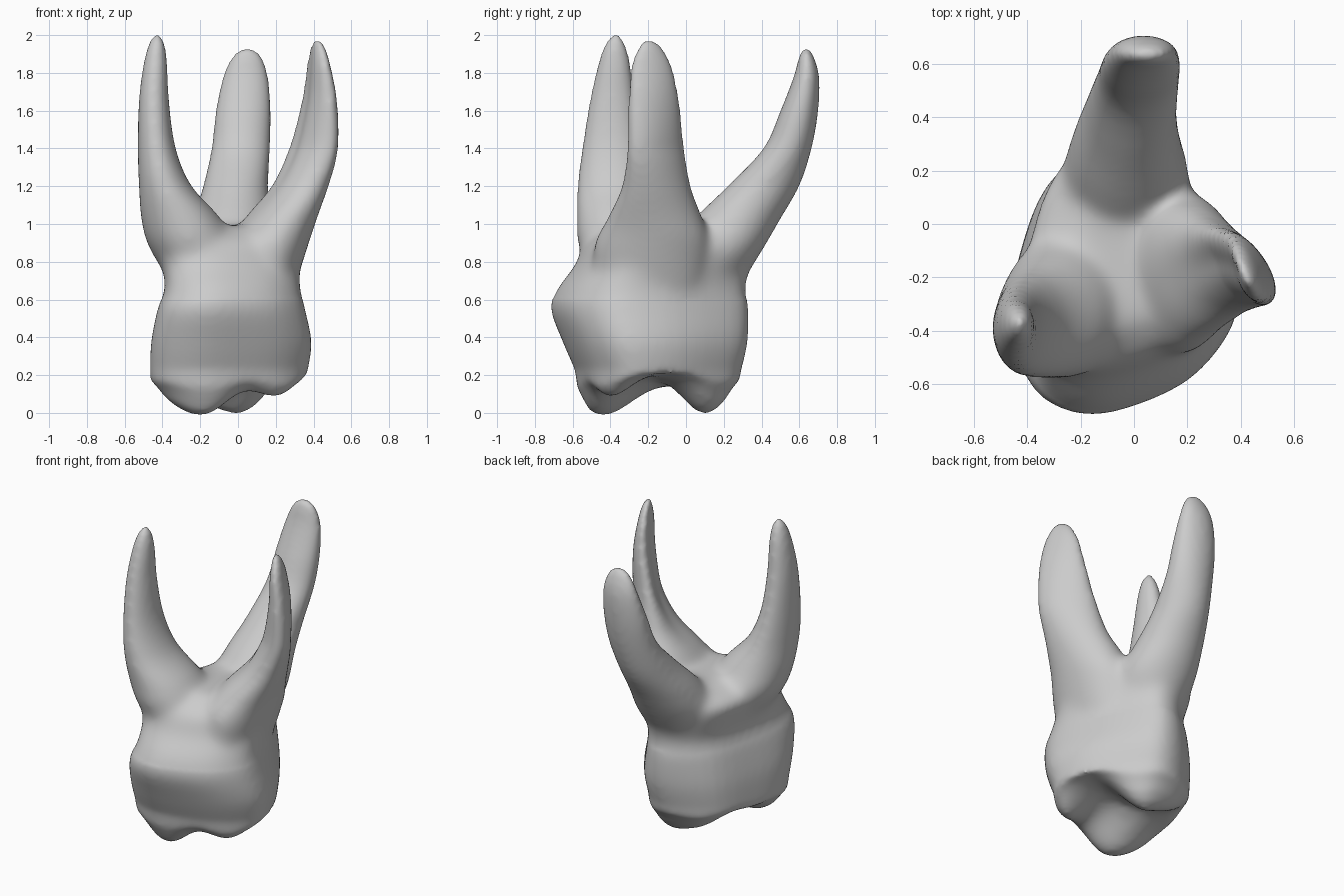
import bpy, bmesh, math
from mathutils import Vector

cube = bpy.data.objects.get("Cube")
if cube:
    bpy.data.objects.remove(cube, do_unlink=True)

SIDES = 48


def spline(points, steps, cyclic=False):
    """Smooth Catmull-Rom curve through points of any dimension."""
    n = len(points)
    pick = (lambda i: points[i % n]) if cyclic else (lambda i: points[max(0, min(n - 1, i))])
    out = []
    for i in range(n if cyclic else n - 1):
        a, b, c, d = (pick(i + k) for k in (-1, 0, 1, 2))
        for s in range(steps):
            t = s / steps
            out.append([q + t / 2 * (r - p + t * (2 * p - 5 * q + 4 * r - w
                        + t * (3 * (q - r) + w - p)))
                        for p, q, r, w in zip(a, b, c, d)])
    if not cyclic:
        out.append(list(points[-1]))
    return out


def unit(outline):
    """Fit an outline to the square from -1 to 1."""
    xs, ys = zip(*outline)
    fit = lambda v, vs: 2 * (v - min(vs)) / (max(vs) - min(vs)) - 1
    return [(fit(x, xs), fit(y, ys)) for x, y in outline]


def ellipse(slant=0.0, dent=0.0, direction=0.0):
    """Oval section, slanted in its box, with an optional groove."""
    ring = []
    for i in range(SIDES):
        a = math.tau * i / SIDES
        off = (a - direction + math.pi) % math.tau - math.pi
        r = 1 - dent * math.exp(-(off / 0.5) ** 2)
        ring.append((r * math.cos(a), r * math.sin(a + slant)))
    return ring


def grooved(z):
    """Section that turns from round to slanted and grooved on the way up."""
    k = max(0, min(1, (z - .95) / .45))
    return ellipse(-.65 * k, .3 * k, 3.6)


def skin(bm, rings):
    """Join rings of points into a closed body."""
    loops = [[bm.verts.new(p) for p in ring] for ring in rings]
    n = len(loops[0])
    for low, high in zip(loops, loops[1:]):
        for i in range(n):
            j = (i + 1) % n
            bm.faces.new((low[i], low[j], high[j], high[i]))
    bm.faces.new(loops[0][::-1])
    bm.faces.new(loops[-1])


def stack(section, levels, steps=4):
    """Rings from levels given as height, x range and y range."""
    return [[Vector(((x0 + x1) / 2 + u * (x1 - x0) / 2,
                     (y0 + y1) / 2 + v * (y1 - y0) / 2, z)) for u, v in section(z)]
            for z, x0, x1, y0, y1 in spline(levels, steps)]


# Chewing surface: cusps as x, y, depth, spread
CUSPS = [(-.17, -.47, .21, .19), (.22, -.42, .14, .17), (-.36, -.38, .09, .15),
         (-.2, -.24, .06, .15), (.03, .1, .2, .17), (-.2, .11, .13, .17), (-.4, -.13, .06, .15)]


def chewing_height(x, y):
    return .22 - sum(d * math.exp(-((x - cx) ** 2 + (y - cy) ** 2) / s ** 2)
                     for cx, cy, d, s in CUSPS)


bm = bmesh.new()

# Crown and trunk
outline = [(-.2, -.7), (.05, -.65), (.26, -.54), (.38, -.36), (.34, -.11), (.2, .15),
           (.05, .32), (-.13, .31), (-.33, .15), (-.43, -.13), (-.47, -.42), (-.4, -.62)]
crown_section = unit(spline(outline, 4, cyclic=True))
crown = stack(lambda z: crown_section, [
    (.2, -.465, .365, -.575, .285), (.37, -.46, .39, -.65, .325), (.55, -.425, .355, -.715, .33),
    (.66, -.385, .33, -.68, .315), (.78, -.405, .33, -.59, .34), (.9, -.42, .33, -.53, .33),
    (.99, -.24, .19, -.38, .15)])
rim = crown[0]
for p in rim:
    p.z = .1 + chewing_height(p.x, p.y) / 2
middle = sum(rim, Vector()) / len(rim)
bottom = []
for s in (.02, .2, .35, .5, .62, .74, .84, .92):
    ring = []
    for p in rim:
        q = middle.lerp(p, s)
        blend = max(0, (s - .8) / .2) ** 2
        q.z = (1 - blend) * chewing_height(q.x, q.y) + blend * p.z
        ring.append(q)
    bottom.append(ring)
skin(bm, bottom + crown)

# Right front root
skin(bm, stack(lambda z: ellipse(), [
    (.68, -.35, -.1, -.48, -.05), (.88, -.475, -.02, -.57, -.02), (1.03, -.515, -.09, -.58, -.1),
    (1.2, -.525, -.245, -.575, -.18), (1.4, -.53, -.33, -.55, -.23),
    (1.65, -.525, -.365, -.51, -.27), (1.85, -.5, -.375, -.465, -.295),
    (1.96, -.47, -.39, -.425, -.325), (2.01, -.44, -.42, -.38, -.36)]))

# Left front root, flattened and grooved on its inner side
skin(bm, stack(grooved, [
    (.66, .04, .3, -.47, .08), (.88, -.03, .37, -.49, .13), (1.03, .03, .42, -.42, .09),
    (1.2, .17, .48, -.34, .025), (1.4, .26, .53, -.31, -.01),
    (1.65, .33, .525, -.305, -.035), (1.84, .36, .49, -.29, -.075),
    (1.94, .38, .46, -.25, -.13), (1.98, .4, .43, -.22, -.18)]))

# Back root
skin(bm, stack(lambda z: ellipse(), [
    (.66, -.2, .14, -.2, .28), (.85, -.27, .21, -.12, .4), (1.03, -.24, .18, .04, .505),
    (1.2, -.185, .16, .22, .6), (1.4, -.14, .17, .41, .665),
    (1.6, -.118, .175, .5, .7), (1.78, -.08, .16, .57, .705),
    (1.89, -.03, .125, .6, .675), (1.935, .03, .07, .625, .645)]))

bmesh.ops.recalc_face_normals(bm, faces=bm.faces)
mesh = bpy.data.meshes.new("tooth")
bm.to_mesh(mesh)
bm.free()
tooth = bpy.data.objects.new("tooth", mesh)
bpy.context.collection.objects.link(tooth)

# Fuse the parts into one skin
fuse = tooth.modifiers.new("fuse", 'REMESH')
fuse.mode = 'VOXEL'
fuse.voxel_size = .016
soften = tooth.modifiers.new("soften", 'SMOOTH')
soften.factor = .5
soften.iterations = 14
bpy.ops.object.select_all(action='DESELECT')
tooth.select_set(True)
bpy.context.view_layer.objects.active = tooth
bpy.ops.object.convert(target='MESH')

# Blend the root bases into the trunk, fading out up the roots
bm = bmesh.new()
bm.from_mesh(tooth.data)
for i in range(24):
    joint = [v for v in bm.verts if .6 < v.co.z < 1.25 - i * .01]
    bmesh.ops.smooth_vert(bm, verts=joint, factor=.5,
                          use_axis_x=True, use_axis_y=True, use_axis_z=True)
bm.to_mesh(tooth.data)
bm.free()
bpy.ops.object.shade_smooth()

# Single plain colour
grey = bpy.data.materials.new("light grey")
grey.use_nodes = True
colour = (.6, .6, .6, 1)
grey.diffuse_color = colour
grey.node_tree.nodes["Principled BSDF"].inputs["Base Color"].default_value = colour
tooth.data.materials.clear()
tooth.data.materials.append(grey)
